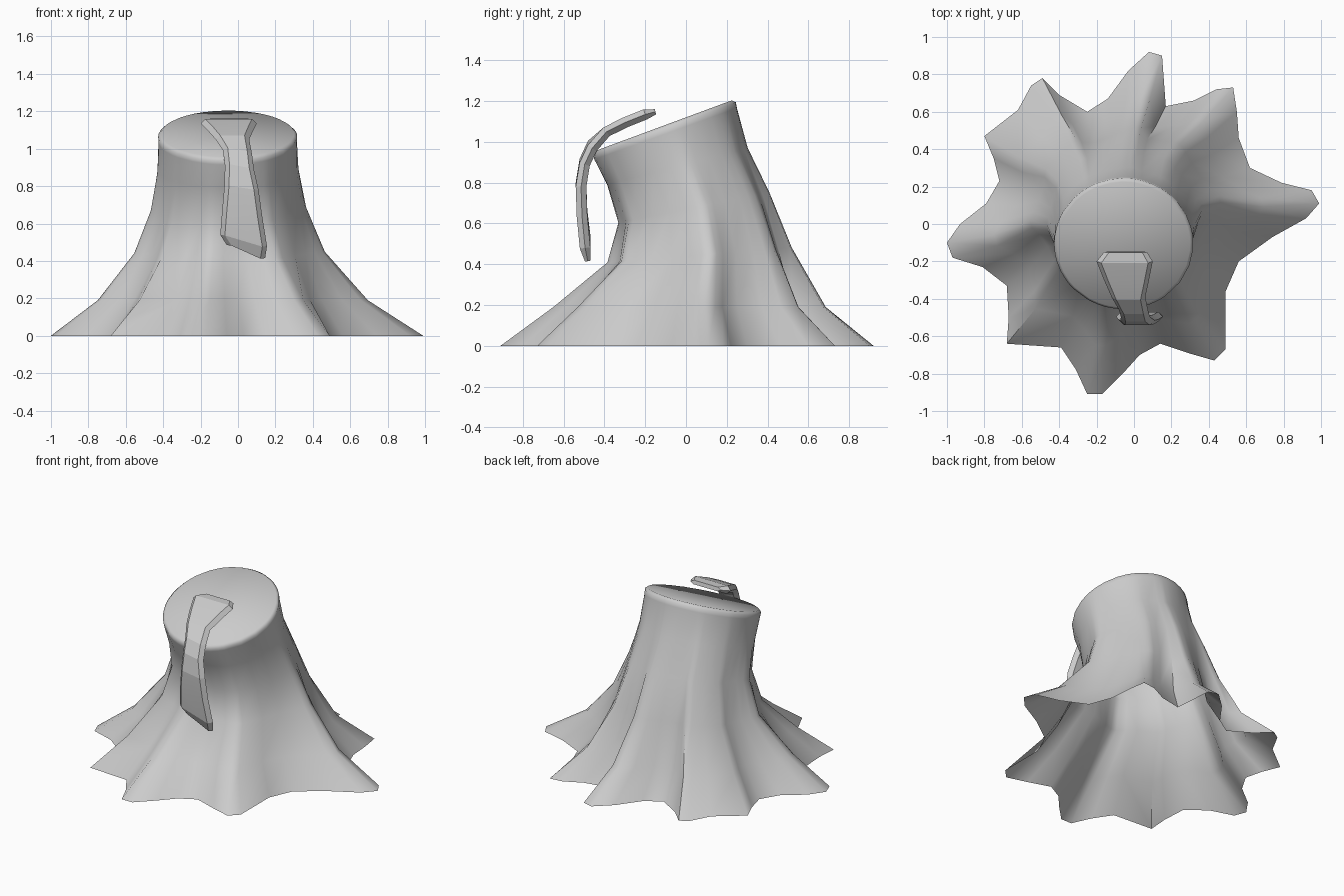
import bpy, bmesh, math
from mathutils import Vector

# Remove the default object
if "Cube" in bpy.data.objects:
    bpy.data.objects.remove(bpy.data.objects["Cube"], do_unlink=True)

# The single plain grey material
grey = bpy.data.materials.new("plain_grey")
grey.use_nodes = True
colour = (0.6, 0.6, 0.6, 1)
grey.diffuse_color = colour
grey.node_tree.nodes["Principled BSDF"].inputs["Base Color"].default_value = colour


def finish(bm, name, smooth_angle):
    """Turn a bmesh into a named, coloured and shaded object."""
    mesh = bpy.data.meshes.new(name)
    bm.to_mesh(mesh)
    bm.free()
    mesh.materials.append(grey)
    obj = bpy.data.objects.new(name, mesh)
    bpy.context.collection.objects.link(obj)
    bpy.ops.object.select_all(action='DESELECT')
    obj.select_set(True)
    bpy.context.view_layer.objects.active = obj
    bpy.ops.object.shade_smooth_by_angle(angle=math.radians(smooth_angle))
    return obj


def bridge(bm, lower, upper):
    """Join two closed rings of vertices with quads."""
    count = len(lower)
    for i in range(count):
        j = (i + 1) % count
        bm.faces.new((lower[i], lower[j], upper[j], upper[i]))


# Ground outline of the spreading roots, anticlockwise from the left
ROOTS = [
    (.99, .11), (.95, .18), (.79, .22), (.62, .3), (.56, .46), (.55, .6),
    (.53, .73), (.44, .72), (.32, .66), (.17, .63), (.15, .9), (.08, .92),
    (-.03, .82), (-.14, .67), (-.25, .6), (-.4, .69), (-.49, .78), (-.55, .74),
    (-.62, .61), (-.8, .47), (-.75, .35), (-.72, .23), (-.79, .11), (-.93, 0),
    (-1, -.1), (-.97, -.18), (-.81, -.23), (-.68, -.33), (-.67, -.5),
    (-.68, -.64), (-.39, -.66), (-.31, -.78), (-.25, -.91), (-.17, -.91),
    (-.06, -.8), (.03, -.7), (.14, -.64), (.29, -.69), (.43, -.73),
    (.49, -.67), (.49, -.36), (.56, -.2), (.74, -.07), (.92, .03)]

# Trunk levels: root share, centre y, radius x, radius y, height, tilt
LEVELS = [
    (1, 0, .4, .4, 0, 0),
    (.55, .03, .39, .37, .19, 0),
    (.2, .08, .39, .34, .44, .08),
    (.09, .04, .36, .32, .67, .2),
    (.03, -.045, .36, .33, .88, .26),
    (0, -.1, .37, .35, 1.04, .36),
    (0, -.105, .372, .35, 1.065, .37),
    (0, -.11, .355, .335, 1.08, .37)]

# Stump: a slanted round trunk that blends down into the root outline
bm = bmesh.new()
rings = []
for share, cy, rx, ry, height, tilt in LEVELS:
    ring = []
    for px, py in ROOTS:
        angle = math.atan2(py, px)
        core = Vector((-.055 + rx * math.cos(angle), cy + ry * math.sin(angle)))
        x, y = core.lerp(Vector((px, py)), share)
        ring.append(bm.verts.new((x, y, height + tilt * (y - min(cy, 0)))))
    rings.append(ring)
for lower, upper in zip(rings, rings[1:]):
    bridge(bm, lower, upper)
bm.faces.new(rings[-1])
finish(bm, "stump", 60)

# Strip stations: right edge, left edge, y, z, sideways slope
STRIP = [
    (-.16, .07, -.15, 1.148, 0),
    (-.2, .1, -.2, 1.135, 0),
    (-.16, .08, -.3, 1.095, 0),
    (-.12, .06, -.39, 1.05, 0),
    (-.08, .075, -.46, .98, -.02),
    (-.07, .085, -.497, .9, -.02),
    (-.073, .11, -.515, .79, -.02),
    (-.085, .13, -.51, .65, -.03),
    (-.095, .155, -.495, .51, -.06),
    (-.06, .145, -.482, .45, -.07)]

# Cross-section: across the width, inset from the edge, thickness
SECTION = [(-1, 0, 0), (-1, .025, 1), (1, -.025, 1),
           (1, 0, 0), (1, -.025, -1), (-1, .025, -1)]

# Hanging strip: a flattened band bent over the front rim
bm = bmesh.new()
rings = []
last = len(STRIP) - 1
for i, (x0, x1, y, z, slope) in enumerate(STRIP):
    before, after = STRIP[max(i - 1, 0)], STRIP[min(i + 1, last)]
    along = Vector((0, after[2] - before[2], after[3] - before[3])).normalized()
    outward = Vector((0, along.z, -along.y))
    half = .013 if i in (0, last) else .026
    ring = []
    for side, inset, depth in SECTION:
        x = (x0 + x1) / 2 + side * (x1 - x0) / 2 + inset
        base = Vector((x, y, z + slope * side / 2))
        ring.append(bm.verts.new(base + outward * half * depth))
    rings.append(ring)
for lower, upper in zip(rings, rings[1:]):
    bridge(bm, lower, upper)
bm.faces.new(rings[0])
bm.faces.new(rings[-1])
bmesh.ops.recalc_face_normals(bm, faces=bm.faces)
finish(bm, "hanging_strip", 8)
